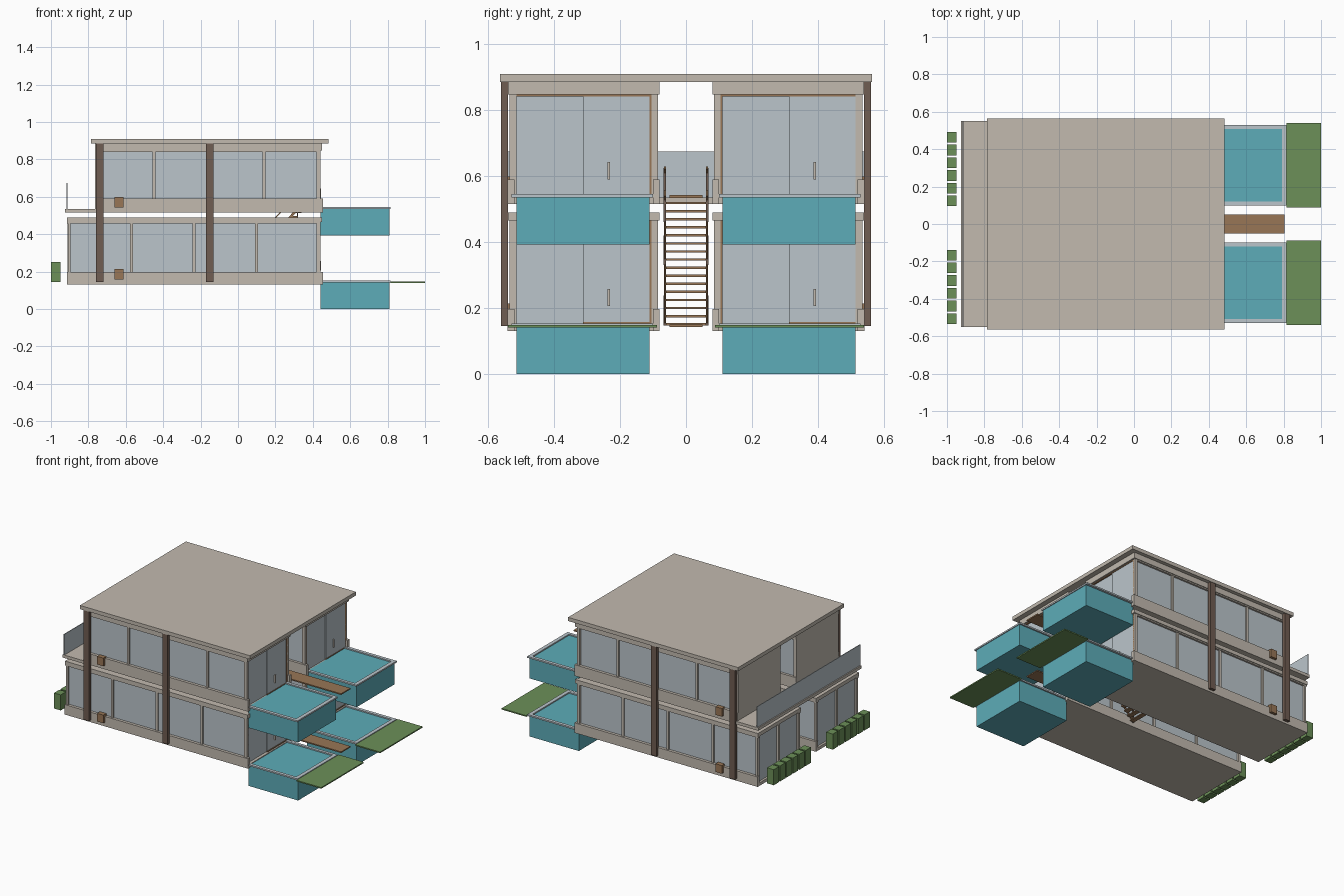
import bpy, bmesh

if "Cube" in bpy.data.objects:
    bpy.data.objects.remove(bpy.data.objects["Cube"])


def lin(c):
    c /= 255
    return c / 12.92 if c <= 0.04045 else ((c + 0.055) / 1.055) ** 2.4


def material(name, r, g, b):
    m = bpy.data.materials.new(name)
    m.diffuse_color = (lin(r), lin(g), lin(b), 1)
    m.use_nodes = True
    m.node_tree.nodes["Principled BSDF"].inputs["Base Color"].default_value = m.diffuse_color
    return m


BEIGE = material("beige_plaster", 194, 186, 175)
GLASS = material("pale_glass", 187, 197, 203)
TEAL = material("teal_water", 93, 172, 184)
GREEN = material("hedge_green", 108, 144, 88)
WOOD = material("warm_wood", 152, 118, 86)
DARK = material("dark_wood", 112, 93, 82)


def boxes(name, mat, parts):
    """One object from boxes given as (x0, x1, y0, y1, z0, z1)."""
    bm = bmesh.new()
    for x0, x1, y0, y1, z0, z1 in parts:
        y0, y1 = min(y0, y1), max(y0, y1)
        vs = bmesh.ops.create_cube(bm, size=1)["verts"]
        for v in vs:
            v.co = (x1 if v.co.x > 0 else x0,
                    y1 if v.co.y > 0 else y0,
                    z1 if v.co.z > 0 else z0)
    me = bpy.data.meshes.new(name)
    bm.to_mesh(me)
    bm.free()
    me.materials.append(mat)
    ob = bpy.data.objects.new(name, me)
    bpy.context.collection.objects.link(ob)
    return ob


# Roof and balcony shared by both halves
boxes("roof", BEIGE, [(-0.785, 0.485, -0.565, 0.565, 0.885, 0.91)])
boxes("balcony_slab", BEIGE, [(-0.925, -0.74, -0.55, 0.55, 0.515, 0.535)])
boxes("balcony_railing", GLASS, [(-0.917, -0.912, -0.55, 0.55, 0.535, 0.675)])


def storey(label, s, x0, z0, sill, head, top, mullions):
    """One floor of one half; s is the side of the y axis."""
    x1 = 0.45
    # Floor slab, side sills and ceiling beam
    boxes(label + "_slab", BEIGE, [
        (x0, x1, s * 0.08, s * 0.54, z0, z0 + 0.02),
        (x0, 0.455, s * 0.52, s * 0.542, z0, sill),
        (x0, 0.455, s * 0.08, s * 0.10, z0, sill),
        (x0, x1, s * 0.08, s * 0.54, head, top)])
    # Glazed room
    boxes(label + "_glass", GLASS,
          [(x0 + 0.015, 0.43, s * 0.097, s * 0.523, z0 + 0.02, head)])
    # Window posts along both long sides, and a thin head rail
    posts = []
    for x in mullions:
        for a, b in ((0.52, 0.532), (0.088, 0.10)):
            posts.append((x - 0.008, x + 0.008, s * a, s * b, sill, head))
    for a, b in ((0.515, 0.535), (0.085, 0.105)):
        posts.append((0.42, 0.44, s * a, s * b, z0 + 0.02, head))
        posts.append((x0 + 0.005, x0 + 0.02, s * a, s * b, z0 + 0.02, head))
        posts.append((x0, 0.44, s * a, s * b, head - 0.008, head))
    boxes(label + "_window_posts", BEIGE, posts)
    # Timber frame round the end glazing, one sliding door with a handle
    c = s * 0.3125
    h = 0.2025
    boxes(label + "_door_frame", WOOD, [
        (0.43, 0.44, c - h - 0.008, c - h, z0 + 0.02, head),
        (0.43, 0.44, c + h, c + h + 0.008, z0 + 0.02, head),
        (0.43, 0.44, c - h, c + h, head - 0.006, head),
        (0.43, 0.44, c, c + h, z0 + 0.02, z0 + 0.027)])
    boxes(label + "_door", GLASS,
          [(0.43, 0.437, c, c + h, z0 + 0.027, head - 0.006)])
    boxes(label + "_door_handle", BEIGE,
          [(0.437, 0.445, c + 0.075, c + 0.082, z0 + 0.075, z0 + 0.128)])
    # Wall box
    boxes(label + "_wall_box", WOOD,
          [(-0.66, -0.613, s * 0.53, s * 0.56, z0 + 0.028, z0 + 0.083)])


def pool(label, s, z):
    """Projecting pool with a pale rim."""
    boxes(label, TEAL, [(0.44, 0.81, s * 0.11, s * 0.515, z, z + 0.145)])
    a, b = z + 0.143, z + 0.153
    boxes(label + "_rim", GLASS, [
        (0.44, 0.815, s * 0.10, s * 0.12, a, b),
        (0.44, 0.815, s * 0.508, s * 0.53, a, b),
        (0.79, 0.815, s * 0.12, s * 0.508, a, b)])


for side, s in (("front", -1), ("back", 1)):
    storey(side + "_lower", s, -0.915, 0.13, 0.197, 0.465, 0.49,
           (-0.57, -0.235, 0.10))
    storey(side + "_upper", s, -0.765, 0.515, 0.59, 0.847, 0.885,
           (-0.45, 0.14))
    # Lower end window frame and solid upper end wall
    boxes(side + "_end_frame", BEIGE, [
        (-0.912, -0.895, s * 0.31 - 0.008, s * 0.31 + 0.008, 0.15, 0.465)])
    boxes(side + "_end_wall", BEIGE,
          [(-0.765, -0.745, s * 0.085, s * 0.535, 0.535, 0.85)])
    # Columns
    boxes(side + "_columns", DARK,
          [(x - 0.02, x + 0.02, s * 0.54, s * 0.562, 0.145, 0.885)
           for x in (-0.74, -0.152)])
    pool(side + "_lower_pool", s, 0.0)
    pool(side + "_upper_pool", s, 0.392)
    # Lawn deck beyond the lower pool
    boxes(side + "_lawn", GREEN,
          [(0.815, 1.0, s * 0.088, s * 0.54, 0.14, 0.148)])
    # Row of clipped hedges
    start = 0.095 if s > 0 else -0.535
    boxes(side + "_hedges", GREEN,
          [(-1.0, -0.95, start + i * 0.068, start + i * 0.068 + 0.057,
            0.145, 0.25) for i in range(6)])

# Walkways at both levels
boxes("walkways", WOOD, [(0.44, 0.805, -0.05, 0.05, 0.142, 0.15),
                         (0.34, 0.805, -0.05, 0.05, 0.534, 0.542)])

# Open stair between the halves
N = 16
RUN, RISE, X0, Z0 = 0.024, 0.0245, -0.05, 0.147
boxes("stair_treads", WOOD,
      [(X0 + i * RUN, X0 + (i + 1) * RUN + 0.006, -0.06, 0.06,
        Z0 + i * RISE, Z0 + i * RISE + 0.007) for i in range(N)])

# Stair stringers, sloping handrails and posts
rails = []
for s in (-1, 1):
    rails += [(x, x + 0.007, s * 0.061, s * 0.068, z, z + 0.09)
              for x, z in ((X0, 0.147), (0.14, 0.33), (0.315, 0.535))]
    rails.append((0.315, 0.322, s * 0.061, s * 0.068, 0.46, 0.535))
boxes("stair_posts", DARK, rails)
for name, dz, h in (("stair_stringers", 0.0, 0.018), ("stair_handrails", 0.083, 0.007)):
    ob = boxes(name, WOOD, [(X0, X0 + N * RUN, s * 0.06, s * 0.067, Z0 + dz, Z0 + dz + h)
                            for s in (-1, 1)])
    for v in ob.data.vertices:
        if v.co.x > 0.1:
            v.co.z += N * RISE
